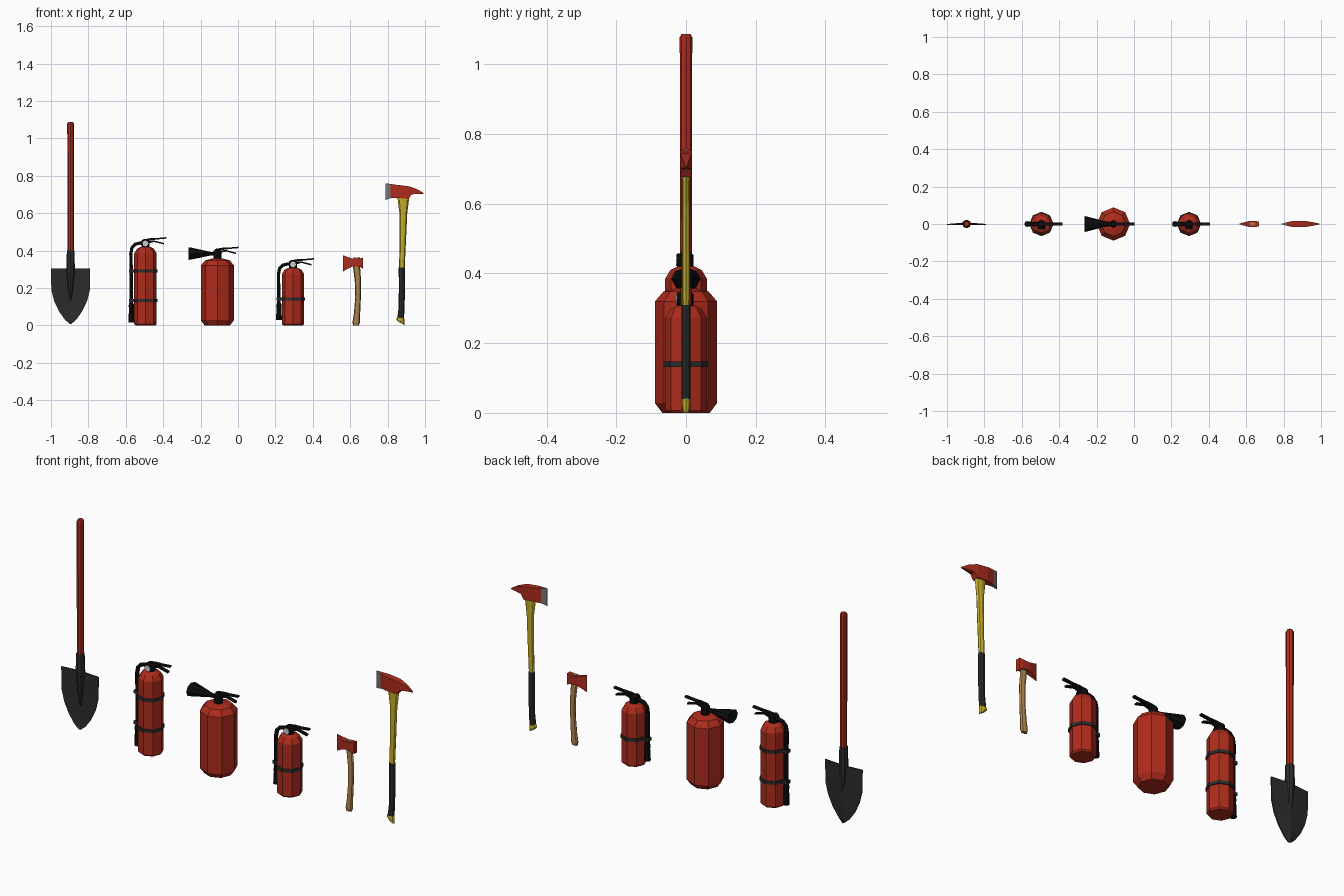
import bpy, bmesh
from math import sin, cos, pi
from mathutils import Vector


def material(name, rgb):
    m = bpy.data.materials.new(name)
    m.diffuse_color = (*rgb, 1)
    return m


RED = material("red", (0.42, 0.025, 0.012))
DARK = material("dark_grey", (0.025, 0.025, 0.025))
BLACK = material("black", (0.004, 0.004, 0.005))
YELLOW = material("yellow", (0.55, 0.42, 0.02))
WOOD = material("wood", (0.42, 0.23, 0.08))
STEEL = material("steel", (0.18, 0.18, 0.18))
PALE = material("pale", (0.55, 0.55, 0.55))


def loft(name, mat, rings):
    """Skin a list of equal-length rings and cap both ends."""
    bm = bmesh.new()
    vs = [[bm.verts.new(p) for p in r] for r in rings]
    n = len(vs[0])
    for a, b in zip(vs, vs[1:]):
        for i in range(n):
            j = (i + 1) % n
            bm.faces.new((a[i], a[j], b[j], b[i]))
    bm.faces.new(vs[0])
    bm.faces.new(vs[-1])
    bmesh.ops.recalc_face_normals(bm, faces=bm.faces)
    me = bpy.data.meshes.new(name)
    bm.to_mesh(me)
    bm.free()
    me.materials.append(mat)
    ob = bpy.data.objects.new(name, me)
    bpy.context.collection.objects.link(ob)
    return ob


def post(name, mat, secs, n=8):
    """Upright part from sections (x, z, rx, ry, tilt)."""
    rings = []
    for x, z, rx, ry, *t in secs:
        k = t[0] if t else 0
        rings.append([(x + rx * cos(2 * pi * i / n), ry * sin(2 * pi * i / n),
                       z + k * cos(2 * pi * i / n)) for i in range(n)])
    return loft(name, mat, rings)


def lathe(name, mat, x, profile, n=8):
    return post(name, mat, [(x, z, r, r) for r, z in profile], n)


def bar(name, mat, secs):
    """Flat bar running along x from sections (x, z_low, z_high, half_y)."""
    return loft(name, mat, [[(x, -h, a), (x, h, a), (x, h, b), (x, -h, b)]
                            for x, a, b, h in secs])


def tube(name, mat, pts, radii, n=8, squash=1):
    """Round tube along a path."""
    pts = [Vector(p) for p in pts]
    rings = []
    for i, p in enumerate(pts):
        d = (pts[min(i + 1, len(pts) - 1)] - pts[max(i - 1, 0)]).normalized()
        u = Vector((1, 0, 0)) if abs(d.y) > 0.5 else Vector((0, 1, 0))
        v = d.cross(u) * squash
        rings.append([p + radii[i] * (u * cos(2 * pi * k / n) + v * sin(2 * pi * k / n))
                      for k in range(n)])
    return loft(name, mat, rings)


def levers(name, x, z):
    """Carry handle and squeeze lever; z is the head's centre height."""
    bar(name + "_top_lever", BLACK, [(x - 0.012, z + 0.008, z + 0.022, 0.009),
                                     (x + 0.025, z + 0.016, z + 0.028, 0.009),
                                     (x + 0.06, z + 0.021, z + 0.029, 0.008),
                                     (x + 0.113, z + 0.026, z + 0.034, 0.008)])
    bar(name + "_lower_handle", BLACK, [(x + 0.01, z - 0.002, z + 0.012, 0.009),
                                        (x + 0.045, z + 0.008, z + 0.016, 0.008),
                                        (x + 0.1, z - 0.006, z + 0.002, 0.008)])


def hose_extinguisher(name, x, top, bands, nozzle_z):
    """Cylinder extinguisher with gauge, hose and straps."""
    lathe(name + "_body", RED, x, [(0.053, 0), (0.06, 0.007), (0.06, top - 0.035),
                                   (0.045, top - 0.01), (0.025, top)])
    z = top + 0.018
    lathe(name + "_head", BLACK, x, [(0.022, top - 0.003), (0.022, z + 0.015), (0.013, z + 0.022)])
    tube(name + "_gauge_rim", BLACK, [(x, 0, z), (x, -0.026, z)], [0.019] * 2)
    tube(name + "_gauge", PALE, [(x, -0.02, z), (x, -0.029, z)], [0.016] * 2)
    levers(name, x, z)
    hx = x - 0.078
    tube(name + "_hose", BLACK, [(x, 0, z), (x - 0.03, 0, z + 0.002), (x - 0.055, 0, z - 0.004),
                                 (hx + 0.006, 0, z - 0.022), (hx, 0, z - 0.055),
                                 (hx + 0.002, 0, z - 0.13), (hx + 0.002, 0, 0.11)], [0.010] * 7, 6)
    lathe(name + "_nozzle", BLACK, hx + 0.003, [(0.011, 0.12), (0.015, 0.105), (0.013, 0.09),
                                                (0.016, nozzle_z)], 8)
    for i, b in enumerate(bands):
        lathe(f"{name}_strap_{i}", DARK, x, [(0.065, b - 0.008), (0.065, b + 0.008)])
        bar(f"{name}_clip_{i}", DARK, [(hx - 0.011, b - 0.008, b + 0.008, 0.013),
                                       (x - 0.05, b - 0.008, b + 0.008, 0.013)])


# Shovel: folded blade, tapered socket, round shaft
SX = -0.895
blade = [(0.305, 0.105), (0.19, 0.103), (0.13, 0.088), (0.075, 0.062), (0.03, 0.03), (0.008, 0.004)]
loft("shovel_blade", DARK, [[(SX - w, -0.006, z), (SX, 0.002, z), (SX + w, -0.006, z),
                             (SX + w, 0, z), (SX, 0.009, z), (SX - w, 0, z)] for z, w in blade])
lathe("shovel_socket", DARK, SX, [(0.004, 0.13), (0.016, 0.22), (0.023, 0.305), (0.02, 0.40)])
lathe("shovel_shaft", RED, SX, [(0.017, 0.39), (0.018, 1.078), (0.013, 1.087)])

# Tall and short hose extinguishers
hose_extinguisher("tall_extinguisher", -0.495, 0.42, [0.29, 0.132], 0.015)
hose_extinguisher("short_extinguisher", 0.294, 0.308, [0.14], 0.03)

# Wide extinguisher with a discharge horn
WX = -0.11
lathe("wide_extinguisher_body", RED, WX, [(0.068, 0), (0.089, 0.028), (0.089, 0.32),
                                          (0.065, 0.348), (0.03, 0.357)])
lathe("wide_extinguisher_head", BLACK, WX, [(0.021, 0.35), (0.021, 0.398), (0.012, 0.406)])
levers("wide_extinguisher", WX, 0.387)
tube("wide_extinguisher_horn", BLACK, [(WX, 0, 0.383), (WX - 0.04, 0, 0.383),
                                       (WX - 0.145, 0, 0.384), (WX - 0.155, 0, 0.384)],
     [0.01, 0.013, 0.041, 0.042], 8, 0.8)

# Hatchet
bar("hatchet_head", RED, [(0.562, 0.288, 0.375, 0.001), (0.585, 0.302, 0.366, 0.008),
                          (0.613, 0.315, 0.357, 0.015), (0.652, 0.312, 0.358, 0.016),
                          (0.667, 0.303, 0.362, 0.012)])
post("hatchet_handle", WOOD, [(0.631, 0, 0.016, 0.010), (0.632, 0.015, 0.020, 0.013),
                              (0.636, 0.06, 0.017, 0.012), (0.642, 0.15, 0.015, 0.011),
                              (0.641, 0.24, 0.017, 0.011), (0.634, 0.31, 0.019, 0.010),
                              (0.634, 0.362, 0.017, 0.009)])

# Long axe: steel edge, pick-backed head, yellow handle with dark grip
bar("axe_edge", STEEL, [(0.788, 0.670, 0.760, 0.001), (0.816, 0.680, 0.756, 0.009)])
bar("axe_head", RED, [(0.816, 0.680, 0.756, 0.009), (0.852, 0.681, 0.751, 0.017),
                      (0.912, 0.677, 0.744, 0.017), (0.928, 0.700, 0.739, 0.014),
                      (0.960, 0.703, 0.727, 0.009), (0.993, 0.703, 0.707, 0.002)])
post("axe_handle", YELLOW, [(0.876, 0.30, 0.015, 0.011), (0.881, 0.45, 0.017, 0.012),
                            (0.884, 0.60, 0.021, 0.012), (0.884, 0.67, 0.030, 0.012),
                            (0.882, 0.70, 0.030, 0.012)])
post("axe_grip", DARK, [(0.870, 0.04, 0.018, 0.013), (0.874, 0.09, 0.016, 0.013),
                        (0.877, 0.20, 0.017, 0.013), (0.876, 0.31, 0.017, 0.013)])
post("axe_foot", YELLOW, [(0.874, 0.010, 0.016, 0.010, -0.009), (0.868, 0.025, 0.022, 0.013, -0.008),
                          (0.870, 0.045, 0.018, 0.012, 0)])
